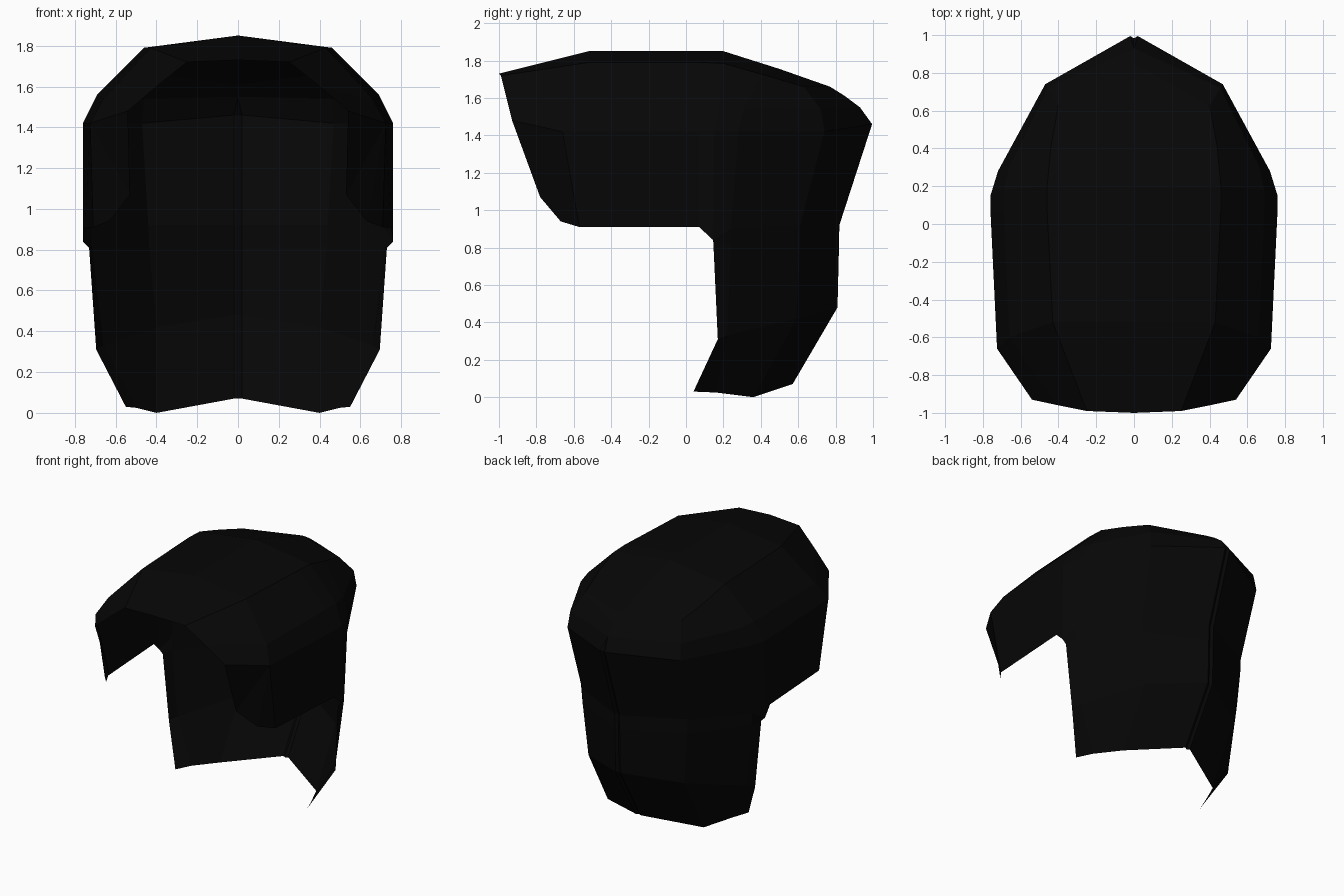
import bpy, bmesh

if "Cube" in bpy.data.objects:
    bpy.data.objects.remove(bpy.data.objects["Cube"])

black = bpy.data.materials.new("near_black")
black.diffuse_color = (0.002, 0.002, 0.002, 1)
black.use_nodes = True
black.node_tree.nodes["Principled BSDF"].inputs["Base Color"].default_value = black.diffuse_color

# Crown: ribs running from the centre ridge down to the brow line, front to back
crown = [
    [(0, -1, 1.73), (.25, -.99, 1.72), (.40, -.96, 1.60), (.54, -.93, 1.48)],
    [(0, -.52, 1.85), (.43, -.52, 1.79), (.66, -.60, 1.54), (.725, -.66, 1.42)],
    [(0, .07, 1.85), (.46, .07, 1.79), (.69, .07, 1.56), (.76, .07, 1.42)],
    [(0, .2, 1.85), (.46, .2, 1.785), (.69, .18, 1.56), (.76, .15, 1.42)],
    [(0, .5, 1.755), (.44, .41, 1.725), (.66, .31, 1.55), (.72, .28, 1.42)],
    [(0, .77, 1.66), (.40, .63, 1.66), (.46, .72, 1.54), (.47, .74, 1.42)],
    [(0, .77, 1.66), (0, .85, 1.61), (0, .93, 1.55), (.02, .995, 1.46)],
]
# Back curtain: continues the last four ribs down to the hem
curtain = [
    [(.76, .145, .84), (.73, .147, .81), (.695, .17, .31), (.55, .04, .03)],
    [(.72, .24, .90), (.715, .24, .81), (.66, .22, .33), (.50, .16, .025)],
    [(.44, .61, .92), (.435, .61, .81), (.40, .59, .42), (.40, .36, 0)],
    [(.02, .82, .92), (.02, .818, .81), (.02, .81, .48), (.02, .57, .07)],
]
back = [[rib[-1]] + low for rib, low in zip(crown[3:], curtain)]

# Shallow centre crease beside the rearmost rib
back.append([(0, y - .012, z) for x, y, z in back[-1]])

bm = bmesh.new()


def face(points):
    pts = list(dict.fromkeys(points))
    if len(pts) > 2:
        bm.faces.new([bm.verts.new(p) for p in pts])


def loft(ribs):
    for a, b in zip(ribs, ribs[1:]):
        for i in range(len(a) - 1):
            face([a[i], a[i + 1], b[i + 1], b[i]])


loft(crown)
loft(back)
face([crown[-1][2], crown[-1][3], back[-1][0]])

# Side flap with its clipped front corner
brow = [rib[-1] for rib in crown]
tip, corner = (.53, -.78, 1.07), (.63, -.67, .94)
hem_front, hem_back = (.71, -.57, .91), (.75, .07, .91)
face([brow[0], tip, brow[1]])
face([tip, corner, brow[1]])
face([corner, hem_front, brow[1]])
face([brow[1], hem_front, hem_back, brow[2]])
face([brow[2], hem_back, curtain[0][0], brow[3]])

bmesh.ops.remove_doubles(bm, verts=bm.verts[:], dist=.001)
bmesh.ops.recalc_face_normals(bm, faces=bm.faces[:])
# Make the open shell face outward
top = max(bm.faces, key=lambda f: f.calc_center_median().z)
if top.normal.z < 0:
    bmesh.ops.reverse_faces(bm, faces=bm.faces[:])

mesh = bpy.data.meshes.new("hood_shell")
bm.to_mesh(mesh)
bm.free()
mesh.materials.append(black)
hood = bpy.data.objects.new("hood_shell", mesh)
bpy.context.collection.objects.link(hood)
mirror = hood.modifiers.new("mirror", 'MIRROR')
mirror.use_clip = True
